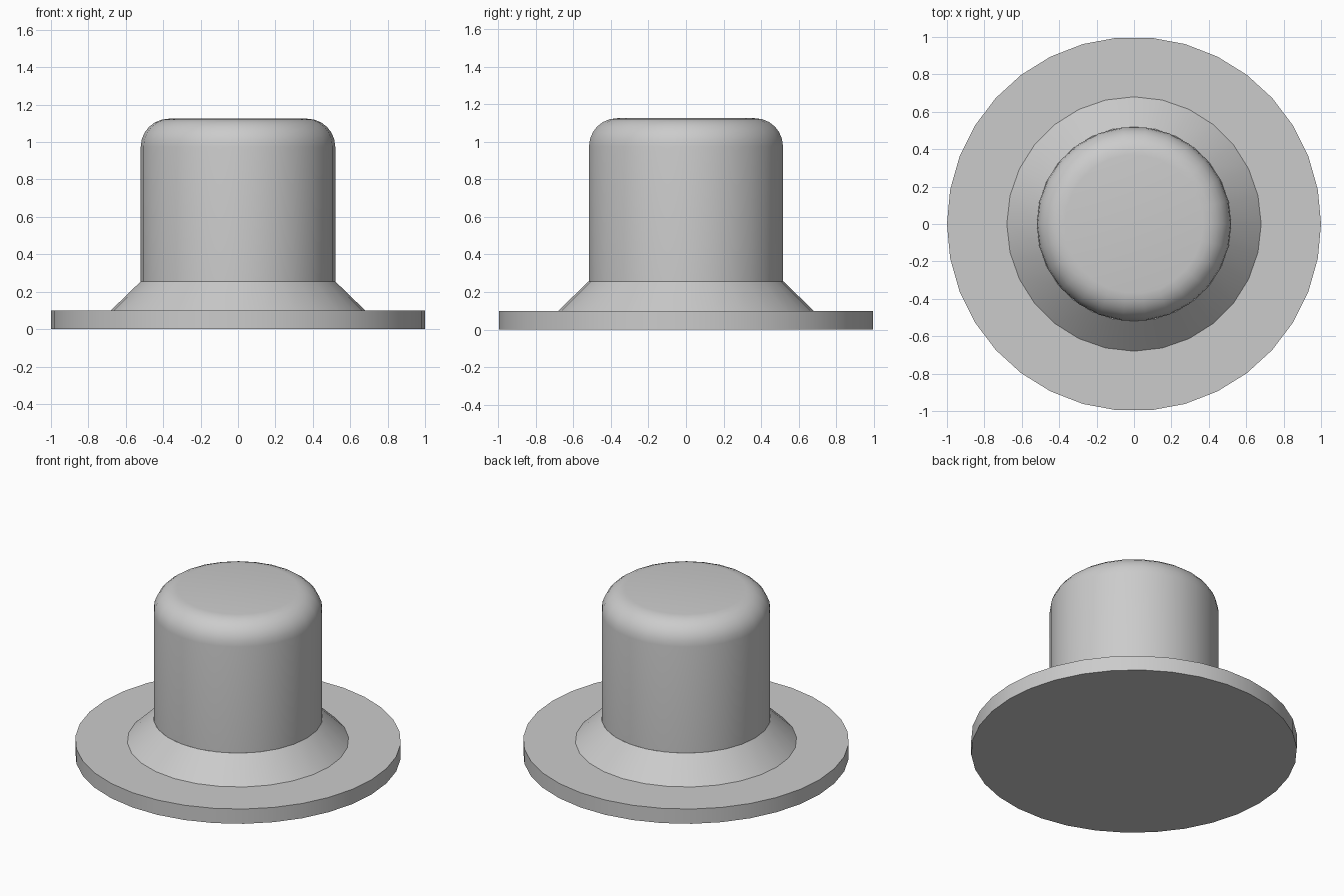
import bpy
import bmesh
from math import cos, sin, pi, radians

cube = bpy.data.objects.get("Cube")
if cube:
    bpy.data.objects.remove(cube, do_unlink=True)

grey = bpy.data.materials.new("plain_grey")
grey.use_nodes = True
GREY = (0.6, 0.6, 0.6, 1)
grey.diffuse_color = GREY
grey.node_tree.nodes["Principled BSDF"].inputs["Base Color"].default_value = GREY


def turned(name, profile, sides):
    """Closed solid turned around z from (radius, height) points, bottom to top."""
    bm = bmesh.new()
    rings = [[bm.verts.new((r * cos(2 * pi * i / sides), r * sin(2 * pi * i / sides), z))
              for i in range(sides)] for r, z in profile]
    for low, high in zip(rings, rings[1:]):
        for i in range(sides):
            j = (i + 1) % sides
            bm.faces.new((low[i], low[j], high[j], high[i]))
    bm.faces.new(rings[0][::-1])
    bm.faces.new(rings[-1])
    mesh = bpy.data.meshes.new(name)
    bm.to_mesh(mesh)
    bm.free()
    mesh.materials.append(grey)
    obj = bpy.data.objects.new(name, mesh)
    bpy.context.collection.objects.link(obj)
    bpy.ops.object.select_all(action="DESELECT")
    obj.select_set(True)
    bpy.context.view_layer.objects.active = obj
    bpy.ops.object.shade_smooth_by_angle(angle=radians(30))
    return obj


# Flat round base plate
turned("base_flange", [(1, 0), (1, 0.1)], 34)

# Sloped collar between plate and post
turned("sloped_collar", [(0.68, 0.1), (0.52, 0.255)], 28)

# Post with a rounded top edge
radius, top, fillet, steps = 0.52, 1.125, 0.15, 6
rounding = [(radius - fillet + fillet * cos(pi / 2 * k / steps),
             top - fillet + fillet * sin(pi / 2 * k / steps)) for k in range(steps + 1)]
turned("rounded_post", [(radius, 0.255)] + rounding, 26)
